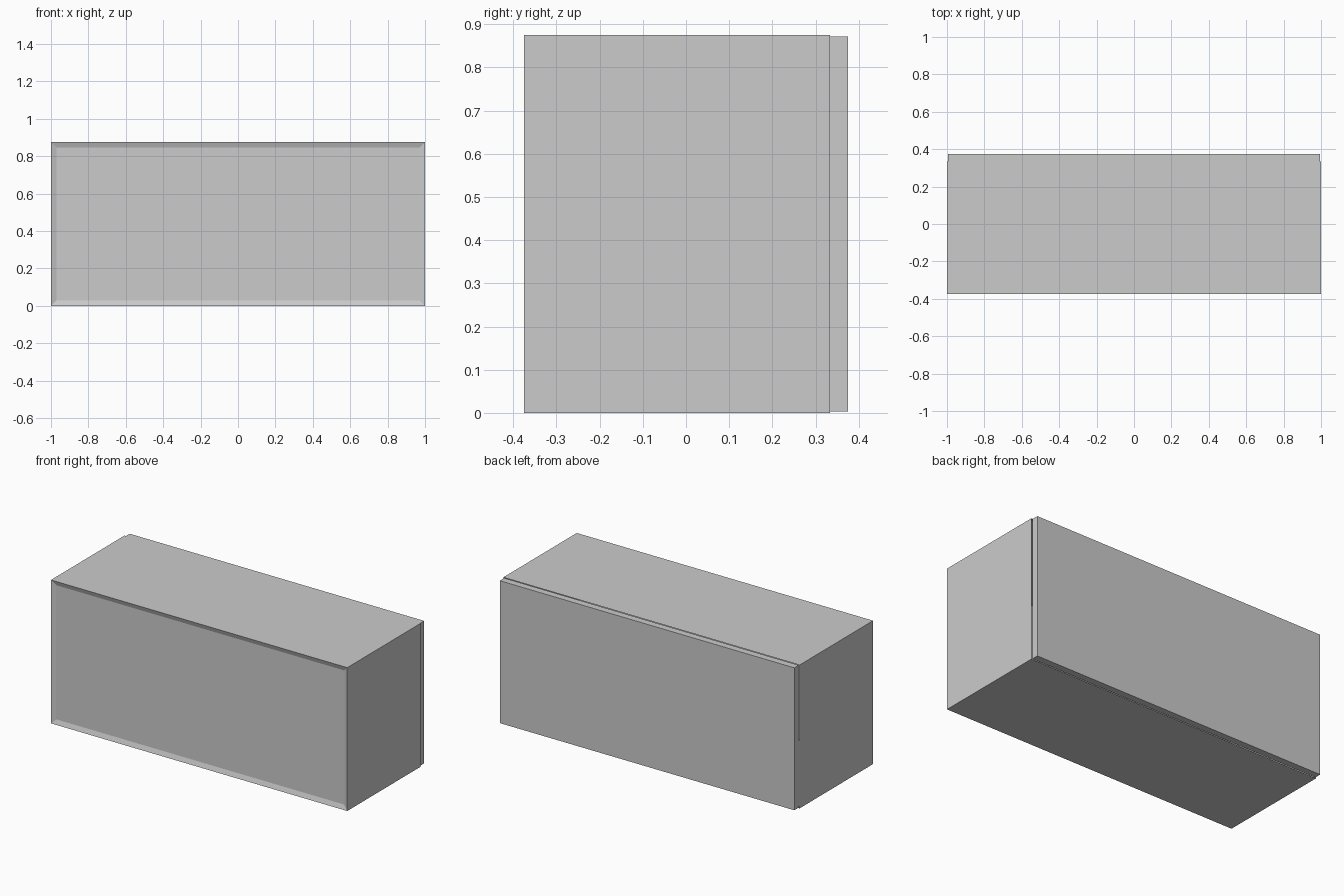
import bpy, bmesh
from mathutils import Vector

if "Cube" in bpy.data.objects:
    bpy.data.objects.remove(bpy.data.objects["Cube"])


def make_box(name, lo, hi):
    """Return an object and its open bmesh for an axis-aligned box."""
    lo, hi = Vector(lo), Vector(hi)
    bm = bmesh.new()
    bmesh.ops.create_cube(bm, size=1)
    for v in bm.verts:
        v.co = Vector(((lo[i] + hi[i]) / 2 + v.co[i] * (hi[i] - lo[i])) for i in range(3))
    obj = bpy.data.objects.new(name, bpy.data.meshes.new(name))
    bpy.context.collection.objects.link(obj)
    return obj, bm


def finish(obj, bm):
    bmesh.ops.recalc_face_normals(bm, faces=bm.faces)
    bm.to_mesh(obj.data)
    bm.free()


def recess(bm, direction, border, depth):
    """Inset the face pointing along y and push it inwards."""
    bm.normal_update()
    face = max(bm.faces, key=lambda f: f.normal.y * direction)
    bmesh.ops.inset_region(bm, faces=[face], thickness=border)
    for v in face.verts:
        v.co.y -= direction * depth


# Cabinet carcass: thin recessed panel on the front, hollow behind the door
carcass, bm = make_box("cabinet_carcass", (-1, -0.375, 0), (1, 0.333, 0.875))
recess(bm, -1, 0.04, 0.01)
recess(bm, 1, 0.04, 0.68)
finish(carcass, bm)

# Slab door closing the far side, slightly smaller than the carcass
door, bm = make_box("door_panel", (-0.994, 0.333, 0.003), (0.994, 0.375, 0.872))
finish(door, bm)
